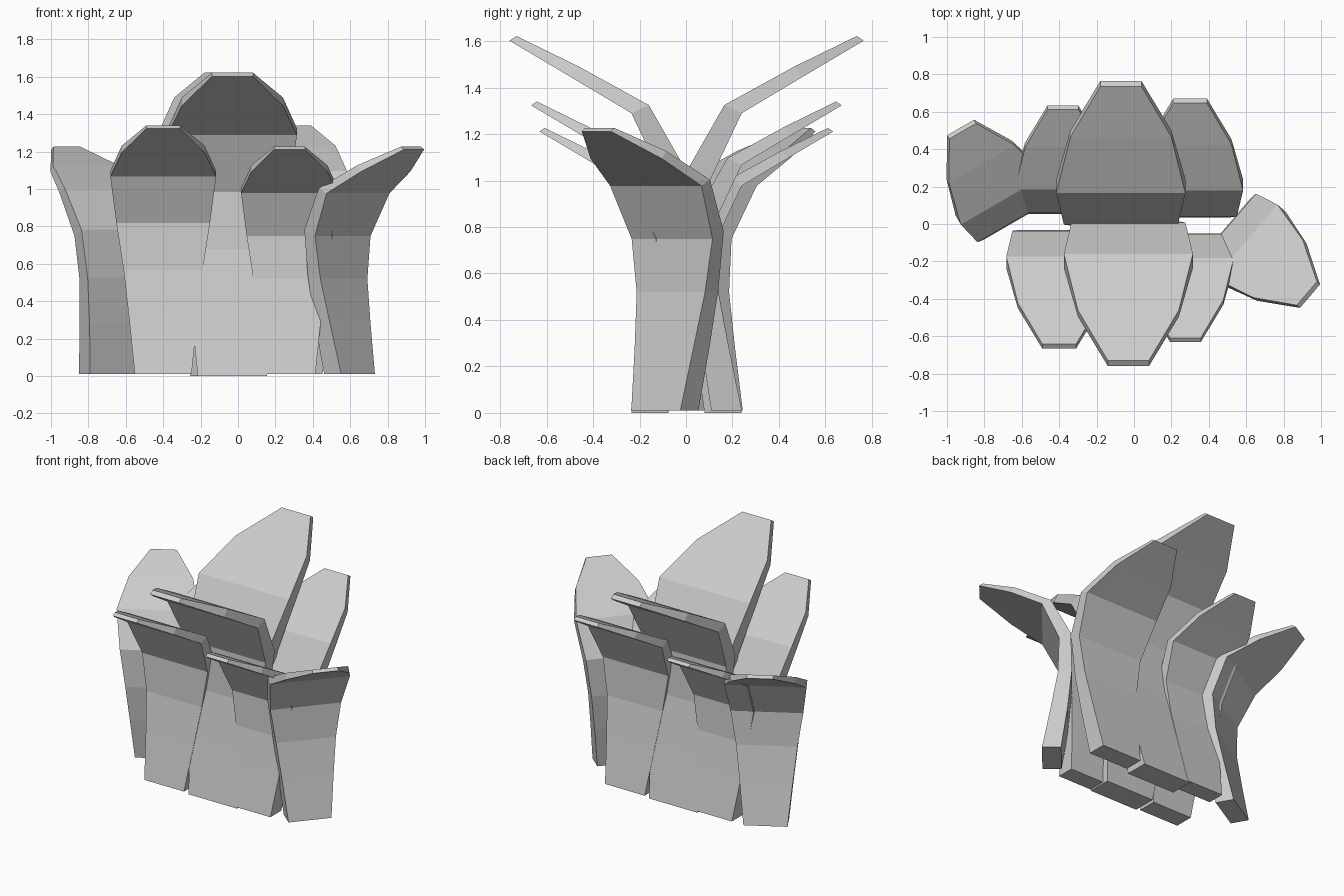
import bpy, bmesh, math
from mathutils import Matrix, Vector

if "Cube" in bpy.data.objects:
    bpy.data.objects.remove(bpy.data.objects["Cube"])

# Leaf cross-sections from base to tip:
# half width, outer (offset, z), inner (offset, z)
SECTIONS = [
    (0.185, (0.000, 0.000), (-0.160, 0.000)),
    (0.222, (-0.073, 0.360), (-0.215, 0.365)),
    (0.258, (-0.133, 0.680), (-0.250, 0.690)),
    (0.305, (-0.144, 0.985), (-0.243, 1.030)),
    (0.345, (0.000, 1.290), (-0.075, 1.325)),
    (0.270, (0.260, 1.445), (0.225, 1.490)),
    (0.110, (0.525, 1.602), (0.495, 1.622)),
]


def leaf(name, x, y, z, angle, scale):
    """Bent slab leaf leaning outward along the given angle (degrees from +x)."""
    bm = bmesh.new()
    rings = []
    for w, (oo, oz), (io, iz) in SECTIONS:
        pts = [(oo, -w, oz), (oo, w, oz), (io, w, iz), (io, -w, iz)]
        rings.append([bm.verts.new(p) for p in pts])
    for a, b in zip(rings, rings[1:]):
        for i in range(4):
            j = (i + 1) % 4
            bm.faces.new((a[i], a[j], b[j], b[i]))
    bm.faces.new(rings[0][::-1])
    bm.faces.new(rings[-1])
    bmesh.ops.recalc_face_normals(bm, faces=bm.faces)
    bm.transform(Matrix.Translation(Vector((x, y, z)))
                 @ Matrix.Rotation(math.radians(angle), 4, 'Z')
                 @ Matrix.Scale(scale, 4))
    mesh = bpy.data.meshes.new(name)
    bm.to_mesh(mesh)
    bm.free()
    ob = bpy.data.objects.new(name, mesh)
    bpy.context.collection.objects.link(ob)


# Front row
leaf("front_leaf_centre", -0.03, -0.235, 0.0, -90, 1.0)
leaf("front_leaf_left", -0.40, -0.236, 0.01, -90, 0.82)
leaf("front_leaf_right", 0.275, -0.237, 0.01, -90, 0.75)
# Back row
leaf("back_leaf_centre", -0.07, 0.240, 0.0, 90, 1.0)
leaf("back_leaf_right", 0.30, 0.240, 0.01, 90, 0.82)
leaf("back_leaf_left", -0.38, 0.240, 0.01, 90, 0.75)
# End leaves
leaf("end_leaf_right", 0.642, -0.130, 0.01, -40.5, 0.75)
leaf("end_leaf_left", -0.73, 0.175, 0.01, 120, 0.75)
